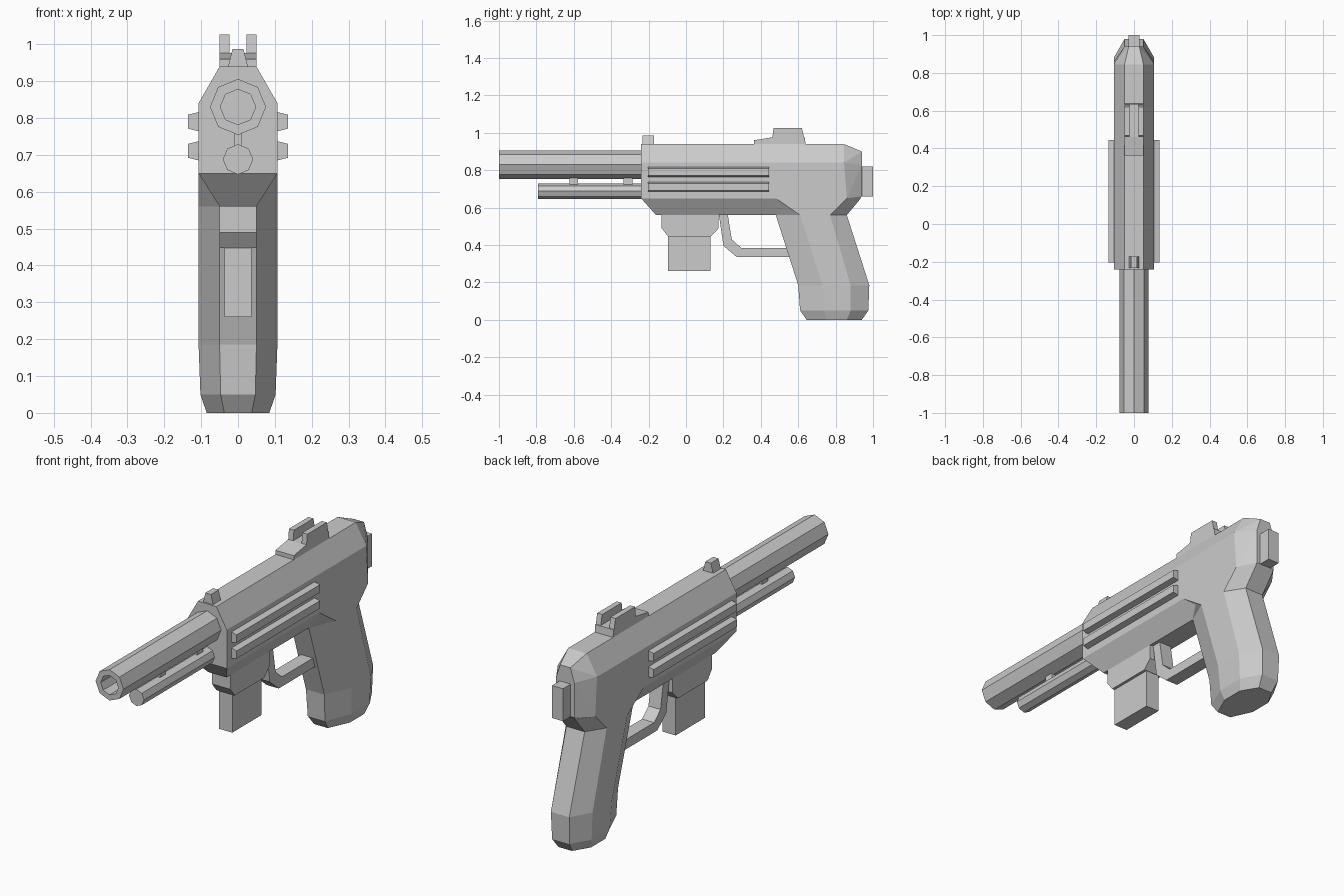
import bpy, bmesh, math

if "Cube" in bpy.data.objects:
    bpy.data.objects.remove(bpy.data.objects["Cube"])


def finish(name, bm):
    bmesh.ops.recalc_face_normals(bm, faces=bm.faces)
    me = bpy.data.meshes.new(name)
    bm.to_mesh(me)
    bm.free()
    ob = bpy.data.objects.new(name, me)
    bpy.context.collection.objects.link(ob)
    return ob


def loft(name, rings):
    """Skin a series of rings and cap both ends."""
    bm = bmesh.new()
    vs = [[bm.verts.new(p) for p in r] for r in rings]
    n = len(vs[0])
    for a, b in zip(vs, vs[1:]):
        for i in range(n):
            j = (i + 1) % n
            bm.faces.new((a[i], a[j], b[j], b[i]))
    bm.faces.new(vs[0])
    bm.faces.new(vs[-1])
    return finish(name, bm)


def side_profile(name, pts, x0, x1):
    """Extrude a (y, z) outline across x."""
    return loft(name, [[(x, y, z) for y, z in pts] for x in (x0, x1)])


def front_profile(name, pts, y0, y1):
    """Extrude an (x, z) outline along y."""
    return loft(name, [[(x, y, z) for x, z in pts] for y in (y0, y1)])


def box(name, x0, x1, y0, y1, z0, z1):
    return side_profile(name, [(y0, z0), (y1, z0), (y1, z1), (y0, z1)], x0, x1)


def octagon(r, y, z):
    return [(r * math.cos(i * math.pi / 4), y, z + r * math.sin(i * math.pi / 4))
            for i in range(8)]


# Body: convex chamfered shell, half outline mirrored across x
half = [(.05, -.24, .94), (.107, -.24, .84), (.107, -.24, .65), (.05, -.16, .56),
        (.05, .845, .94), (.107, .845, .84), (.107, .86, .65), (.05, .86, .56),
        (.028, .94, .90), (.05, .94, .83), (.05, .94, .66)]
bm = bmesh.new()
for x, y, z in half:
    bm.verts.new((x, y, z))
    bm.verts.new((-x, y, z))
bmesh.ops.convex_hull(bm, input=bm.verts)
bmesh.ops.dissolve_limit(bm, angle_limit=math.radians(1), verts=bm.verts, edges=bm.edges)
finish("body", bm)

# Grip: eight-sided sections (z, front, side front, side back, back, half width, flat)
sections = [(.65, .46, .48, .86, .935, .107, .05),
            (.56, .48, .61, .77, .86, .107, .05),
            (.185, .60, .73, .88, .98, .107, .05),
            (.05, .61, .74, .88, .975, .102, .047),
            (0, .645, .75, .86, .94, .085, .037)]
loft("grip", [[(f, a, z), (w, b, z), (w, c, z), (f, d, z),
               (-f, d, z), (-w, c, z), (-w, b, z), (-f, a, z)]
              for z, a, b, c, d, w, f in sections])

# Barrel with bore, and the rod below it
loft("barrel", [octagon(.076, -.23, .83), octagon(.076, -1, .83),
                octagon(.048, -1, .83), octagon(.048, -.8, .83)])
loft("lower_rod", [octagon(.041, -.23, .688), octagon(.041, -.79, .688)])
for i, y in enumerate((-.6, -.31)):
    box(f"rod_link_{i}", -.01, .01, y - .023, y + .023, .71, .775)

# Tapered side rails
for s in (-1, 1):
    for i, z in enumerate((.79, .711)):
        front_profile(f"side_rail_{i}_{s}",
                      [(s * .1, z - .026), (s * .107, z - .026), (s * .135, z - .019),
                       (s * .135, z + .019), (s * .107, z + .026), (s * .1, z + .026)],
                      -.203, .444)

# Sights
front_profile("front_sight", [(-.028, .935), (.028, .935), (.015, .987), (-.015, .987)],
              -.232, -.172)
side_profile("rear_sight_base", [(.363, .93), (.363, .96), (.46, .976), (.635, .976), (.64, .93)],
             -.05, .05)
for s in (-1, 1):
    side_profile(f"rear_sight_prong_{s}",
                 [(.458, .94), (.468, 1.026), (.62, 1.026), (.638, .94)], s * .023, s * .05)

# Rear knob
box("rear_knob", -.03, .03, .93, 1, .66, .82)

# Front housing and block beneath the body
side_profile("housing", [(-.13, .57), (-.13, .49), (-.097, .447), (.134, .447),
                         (.175, .49), (.175, .57)], -.05, .05)
box("lower_block", -.036, .036, -.096, .132, .26, .46)

# Guard loop
side_profile("guard", [(.175, .57), (.2, .396), (.27, .337), (.60, .337), (.60, .385),
                       (.295, .385), (.245, .43), (.222, .57)], -.033, .033)
